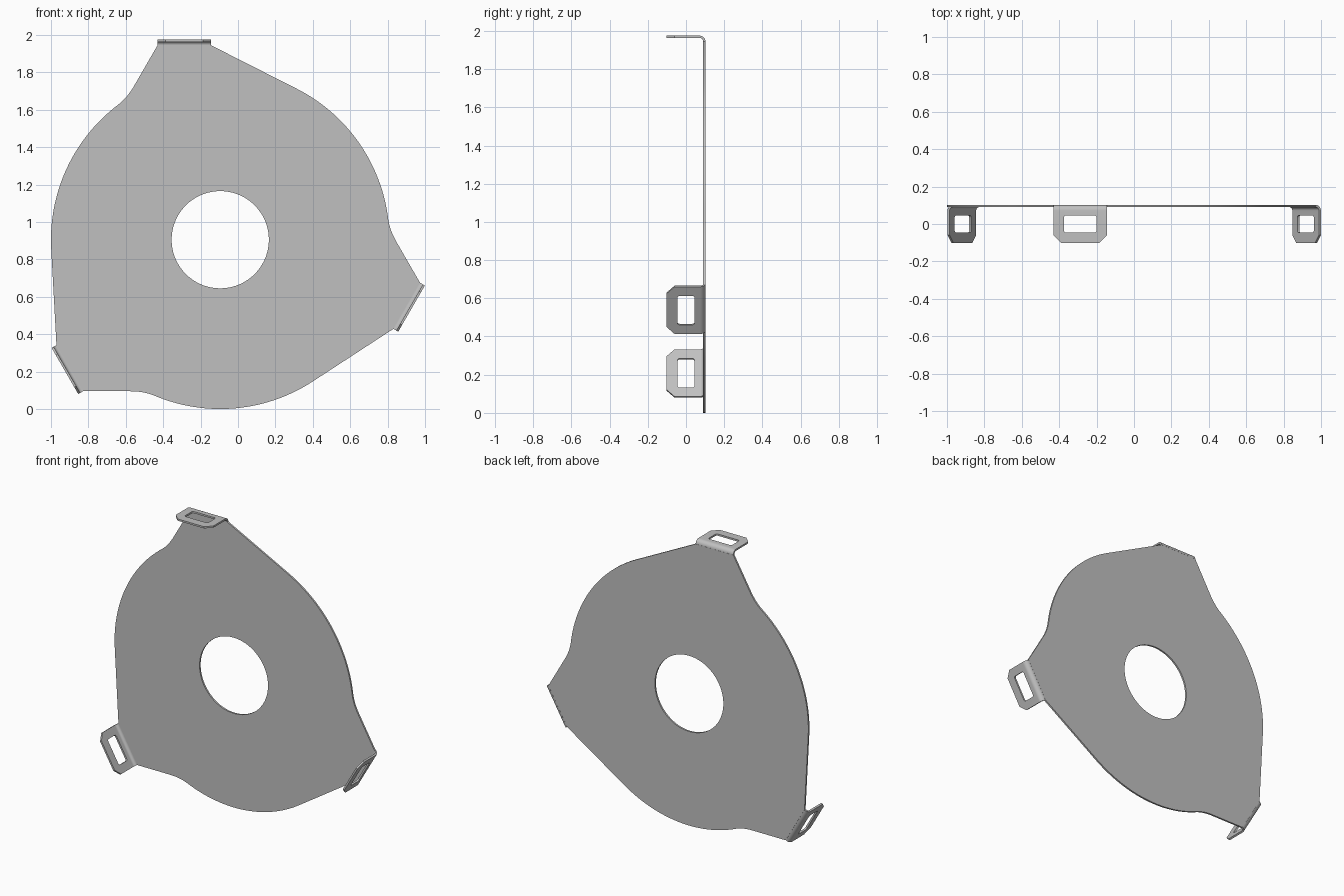
import bpy, bmesh
from math import sin, cos, pi, radians, atan2, acos, hypot
from mathutils import Vector, Matrix

if "Cube" in bpy.data.objects:
    bpy.data.objects.remove(bpy.data.objects["Cube"], do_unlink=True)

THICK = 0.012
RADIUS, HOLE = 0.905, 0.26
CENTRE = Vector((-0.095, 0, 0.905))
PLATE_Y, FRONT_Y = 0.096, -0.102
X0, X1 = -0.335, -0.05          # tab sides, relative to the hub
BEND_Z, BEND_R = 1.04, 0.024    # bend start and mid radius

steel = bpy.data.materials.new("plain grey steel")
steel.use_nodes = True
grey = (0.53, 0.53, 0.53, 1)
steel.diffuse_color = grey
steel.node_tree.nodes["Principled BSDF"].inputs["Base Color"].default_value = grey


def loop(bm, points):
    verts = [bm.verts.new(p) for p in points]
    edges = [bm.edges.new((v, verts[i - 1])) for i, v in enumerate(verts)]
    return verts, edges


def arc(cx, cy, r, a0, a1, n):
    return [(cx + r * cos(a0 + (a1 - a0) * i / n),
             cy + r * sin(a0 + (a1 - a0) * i / n)) for i in range(n + 1)]


def finish(bm, name, turn=0):
    """Thicken the sheet, turn it about the hub and move it into place."""
    bmesh.ops.recalc_face_normals(bm, faces=bm.faces)
    bm.transform(Matrix.Translation(CENTRE) @ Matrix.Rotation(turn, 4, 'Y'))
    mesh = bpy.data.meshes.new(name)
    bm.to_mesh(mesh)
    bm.free()
    obj = bpy.data.objects.new(name, mesh)
    bpy.context.collection.objects.link(obj)
    mesh.materials.append(steel)
    solid = obj.modifiers.new("thickness", 'SOLIDIFY')
    solid.thickness, solid.offset = THICK, 0
    bpy.ops.object.select_all(action='DESELECT')
    obj.select_set(True)
    bpy.context.view_layer.objects.active = obj
    bpy.ops.object.convert(target='MESH')
    bpy.ops.object.shade_smooth_by_angle(angle=radians(30))


# Plate: one third of the outline, repeated around the hub
tangent = atan2(BEND_Z, X1) - acos(RADIUS / hypot(X1, BEND_Z))
slope = Vector((-0.5, -0.866))
corner = Vector((X0, BEND_Z))
start, knee = corner + slope * 0.25, corner + slope * 0.32
arc_start = radians(126.7)
end = Vector((cos(arc_start), sin(arc_start))) * RADIUS
third = [Vector((X1, BEND_Z)), corner]
for i in range(8):
    t = i / 8
    third.append(start * (1 - t) ** 2 + knee * 2 * t * (1 - t) + end * t ** 2)
third += [Vector(p) for p in arc(0, 0, RADIUS, arc_start, tangent + 2 * pi / 3, 28)]

outline = []
for k in range(3):
    spin = Matrix.Rotation(k * 2 * pi / 3, 2)
    outline += [spin @ p for p in third]

bm = bmesh.new()
_, rim = loop(bm, [(p.x, PLATE_Y, p.y) for p in outline])
_, bore = loop(bm, [(x, PLATE_Y, z) for x, z in arc(0, 0, HOLE, 0, 2 * pi, 72)[:-1]])
bmesh.ops.triangle_fill(bm, edges=rim + bore, use_beauty=True, normal=(0, -1, 0))
finish(bm, "plate")


# Tabs: slotted lips bent forward from the plate
def tab(name, turn):
    bm = bmesh.new()
    back = PLATE_Y - BEND_R
    top = BEND_Z + BEND_R
    cut = 0.042
    lip = [(X0, back), (X0, FRONT_Y + cut), (X0 + cut, FRONT_Y),
           (X1 - cut, FRONT_Y), (X1, FRONT_Y + cut), (X1, back)]
    verts, edges = loop(bm, [(x, y, top) for x, y in lip])
    # rounded slot
    mid, half_w, half_d, r = (X0 + X1) / 2, 0.088, 0.045, 0.012
    slot = []
    for k, (sx, sy) in enumerate([(1, 1), (-1, 1), (-1, -1), (1, -1)]):
        slot += arc(mid + sx * (half_w - r), sy * (half_d - r), r,
                    k * pi / 2, (k + 1) * pi / 2, 4)
    _, slot_edges = loop(bm, [(x, y, top) for x, y in slot])
    bmesh.ops.triangle_fill(bm, edges=edges + slot_edges, use_beauty=True, normal=(0, 0, 1))
    # bend down to the plate
    a, b = verts[0], verts[-1]
    for i in range(1, 9):
        ang = i * pi / 16
        y, z = back + BEND_R * sin(ang), BEND_Z + BEND_R * cos(ang)
        c, d = bm.verts.new((X0, y, z)), bm.verts.new((X1, y, z))
        bm.faces.new((a, b, d, c))
        a, b = c, d
    finish(bm, name, turn)


for k, name in enumerate(["top_tab", "left_tab", "right_tab"]):
    tab(name, k * 2 * pi / 3)
